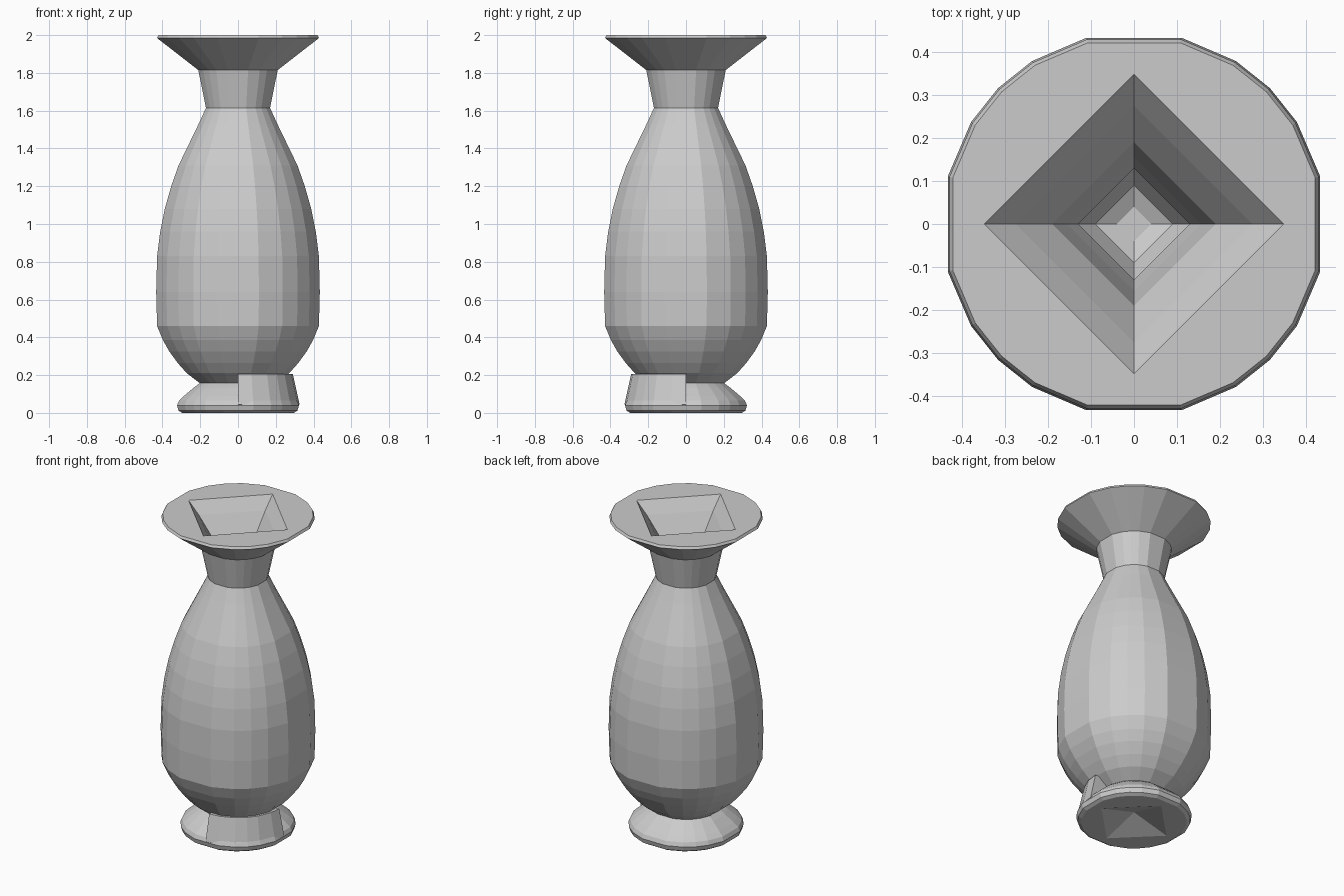
import bpy, bmesh, math

old = bpy.data.objects.get("Cube")
if old:
    bpy.data.objects.remove(old, do_unlink=True)

stone = bpy.data.materials.new("grey_stone")
stone.use_nodes = True
grey = (0.6, 0.6, 0.6, 1)
stone.diffuse_color = grey
stone.node_tree.nodes["Principled BSDF"].inputs["Base Color"].default_value = grey

# Slightly uneven faceting: broad flats on the four axes
QUADRANT = (14.3, 32, 45, 58, 75.7)
ROUND = [q + 90 * k for k in range(4) for q in QUADRANT]
DIAMOND = [0, 90, 180, 270]


def ring(bm, r, z, angles):
    return [bm.verts.new((r * math.cos(math.radians(a)), r * math.sin(math.radians(a)), z))
            for a in angles]


def finish(name, bm):
    bmesh.ops.recalc_face_normals(bm, faces=bm.faces)
    mesh = bpy.data.meshes.new(name)
    bm.to_mesh(mesh)
    bm.free()
    mesh.materials.append(stone)
    obj = bpy.data.objects.new(name, mesh)
    bpy.context.collection.objects.link(obj)
    return obj


def lathe(name, profile, angles):
    """Closed solid from (radius, height) pairs, bottom to top."""
    bm = bmesh.new()
    rings = [ring(bm, r, z, angles) for r, z in profile]
    n = len(angles)
    for low, high in zip(rings, rings[1:]):
        for i in range(n):
            j = (i + 1) % n
            bm.faces.new((low[i], low[j], high[j], high[i]))
    bm.faces.new(rings[0])
    bm.faces.new(rings[-1])
    return finish(name, bm)


def carve(target, cutter):
    cutter.hide_render = True
    cutter.hide_viewport = True
    cutter.display_type = 'WIRE'
    mod = target.modifiers.new("hollow", 'BOOLEAN')
    mod.operation = 'DIFFERENCE'
    mod.solver = 'EXACT'
    mod.object = cutter


# Body, neck and flared rim in one turned shape
body = lathe("vase_body", [
    (.205, .155), (.28, .21), (.33, .265), (.375, .325), (.41, .385), (.442, .46),
    (.447, .64), (.442, .83), (.425, .96), (.40, 1.08), (.365, 1.2), (.325, 1.31),
    (.265, 1.43), (.215, 1.53), (.175, 1.615), (.217, 1.815), (.443, 1.985), (.435, 2.0)],
    ROUND)

# Four-sided hollow inside
hollow = lathe("hollow_cutter", [
    (.04, .24), (.09, .26), (.28, .55), (.28, .95), (.13, 1.6), (.155, 1.68),
    (.19, 1.82), (.275, 1.925), (.348, 2.0), (.37, 2.02)], DIAMOND)
carve(body, hollow)

# Rounded foot with a shallow pyramid recess underneath
foot = lathe("foot", [
    (.305, 0), (.325, .012), (.333, .04), (.322, .065), (.295, .09), (.24, .135),
    (.205, .16), (.17, .2)], ROUND)
recess = lathe("recess_cutter", [(.282, -.01), (.002, .065)], DIAMOND)
carve(foot, recess)

# Raised quarter of the foot at the front left
bm = bmesh.new()
arc = [270] + [270 + q for q in QUADRANT] + [360]
for r, z in ((.30, .02), (.326, .045), (.29, .207)):
    ring(bm, r, z, arc)
bm.verts.new((0, 0, .08))
bm.verts.new((0, 0, .207))
hull = bmesh.ops.convex_hull(bm, input=bm.verts)
loose = [v for v in bm.verts if not v.link_faces]
bmesh.ops.delete(bm, geom=loose, context='VERTS')
finish("foot_raised_quarter", bm)
